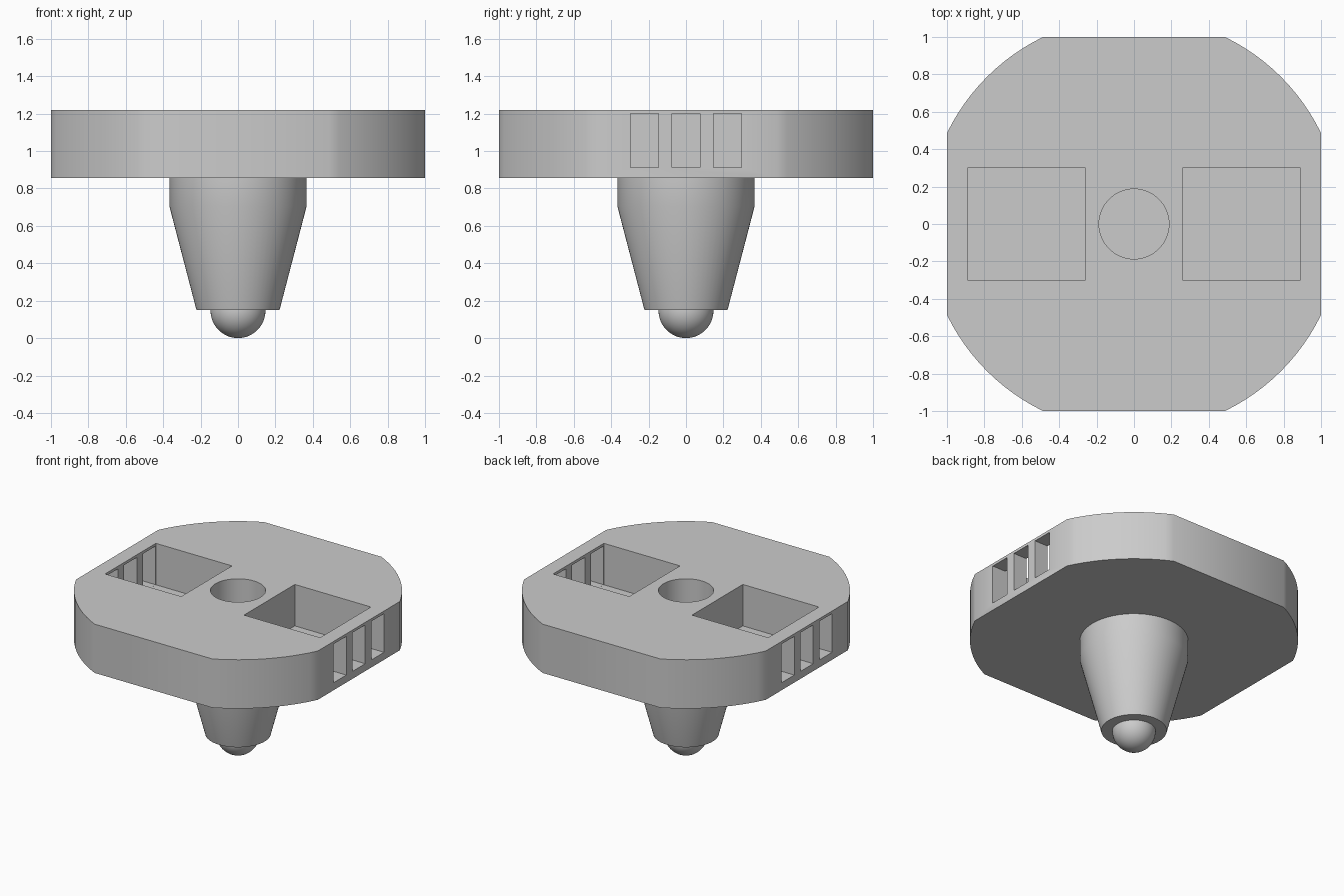
import bpy, bmesh
from math import sin, cos, pi, radians

cube = bpy.data.objects.get("Cube")
if cube:
    bpy.data.objects.remove(cube, do_unlink=True)

grey = bpy.data.materials.new("plain grey")
grey.use_nodes = True
grey.diffuse_color = (0.6, 0.6, 0.6, 1)
grey.node_tree.nodes["Principled BSDF"].inputs["Base Color"].default_value = (0.6, 0.6, 0.6, 1)


def finish(name, bm):
    bmesh.ops.recalc_face_normals(bm, faces=bm.faces)
    mesh = bpy.data.meshes.new(name)
    bm.to_mesh(mesh)
    bm.free()
    mesh.materials.append(grey)
    obj = bpy.data.objects.new(name, mesh)
    bpy.context.collection.objects.link(obj)
    return obj


def prism(name, outline, z0, z1):
    bm = bmesh.new()
    face = bm.faces.new([bm.verts.new((x, y, z0)) for x, y in outline])
    top = bmesh.ops.extrude_face_region(bm, geom=[face])["geom"]
    verts = [v for v in top if isinstance(v, bmesh.types.BMVert)]
    bmesh.ops.translate(bm, verts=verts, vec=(0, 0, z1 - z0))
    return finish(name, bm)


def box(name, x0, x1, y0, y1, z0, z1):
    return prism(name, [(x0, y0), (x1, y0), (x1, y1), (x0, y1)], z0, z1)


def lathe(name, profile, steps=64):
    bm = bmesh.new()
    verts = [bm.verts.new((r, 0, z)) for r, z in profile]
    edges = [bm.edges.new(pair) for pair in zip(verts, verts[1:])]
    bmesh.ops.spin(bm, geom=verts + edges, cent=(0, 0, 0), axis=(0, 0, 1),
                   angle=2 * pi, steps=steps)
    bmesh.ops.remove_doubles(bm, verts=bm.verts, dist=0.0001)
    return finish(name, bm)


def select(obj):
    bpy.ops.object.select_all(action='DESELECT')
    obj.select_set(True)
    bpy.context.view_layer.objects.active = obj


def smooth(obj):
    select(obj)
    bpy.ops.object.shade_smooth_by_angle(angle=radians(30))


def cut(obj, cutter):
    cutter.hide_render = True
    select(obj)
    mod = obj.modifiers.new("cut", 'BOOLEAN')
    mod.operation = 'DIFFERENCE'
    mod.solver = 'EXACT'
    mod.object = cutter
    bpy.ops.object.modifier_apply(modifier=mod.name)
    bpy.data.objects.remove(cutter, do_unlink=True)


# Round body with four flat sides
BOTTOM, TOP, FLOOR = 0.855, 1.22, 0.91
RADIUS, ARC = 1.112, 12
outline = []
for quarter in range(4):
    for i in range(ARC + 1):
        a = radians(90 * quarter + 25.9 + 38.2 * i / ARC)
        outline.append((max(-1, min(1, RADIUS * cos(a))),
                        max(-1, min(1, RADIUS * sin(a)))))
body = prism("body", outline, BOTTOM, TOP)

# Centre bore
bore = [(0.187 * cos(2 * pi * i / 64), 0.187 * sin(2 * pi * i / 64)) for i in range(64)]
cut(body, prism("bore_cutter", bore, FLOOR, TOP + 0.1))

# Side pockets, each with three slots through the outer wall
for side in (-1, 1):
    xs = sorted((0.26 * side, 0.89 * side))
    cut(body, box("pocket_cutter", *xs, -0.3, 0.3, FLOOR, TOP + 0.1))
    for y in (-0.223, 0, 0.223):
        xs = sorted((0.8 * side, 1.1 * side))
        cut(body, box("slot_cutter", *xs, y - 0.075, y + 0.075, FLOOR + 0.001, 1.2))
smooth(body)

# Tapered stem
smooth(lathe("stem", [(0, 0.87), (0.367, 0.87), (0.367, 0.705), (0.222, 0.15), (0, 0.15)]))

# Ball tip
ball = [(0.147 * sin(pi * i / 24), 0.147 - 0.147 * cos(pi * i / 24)) for i in range(25)]
smooth(lathe("ball_tip", ball, 48))
